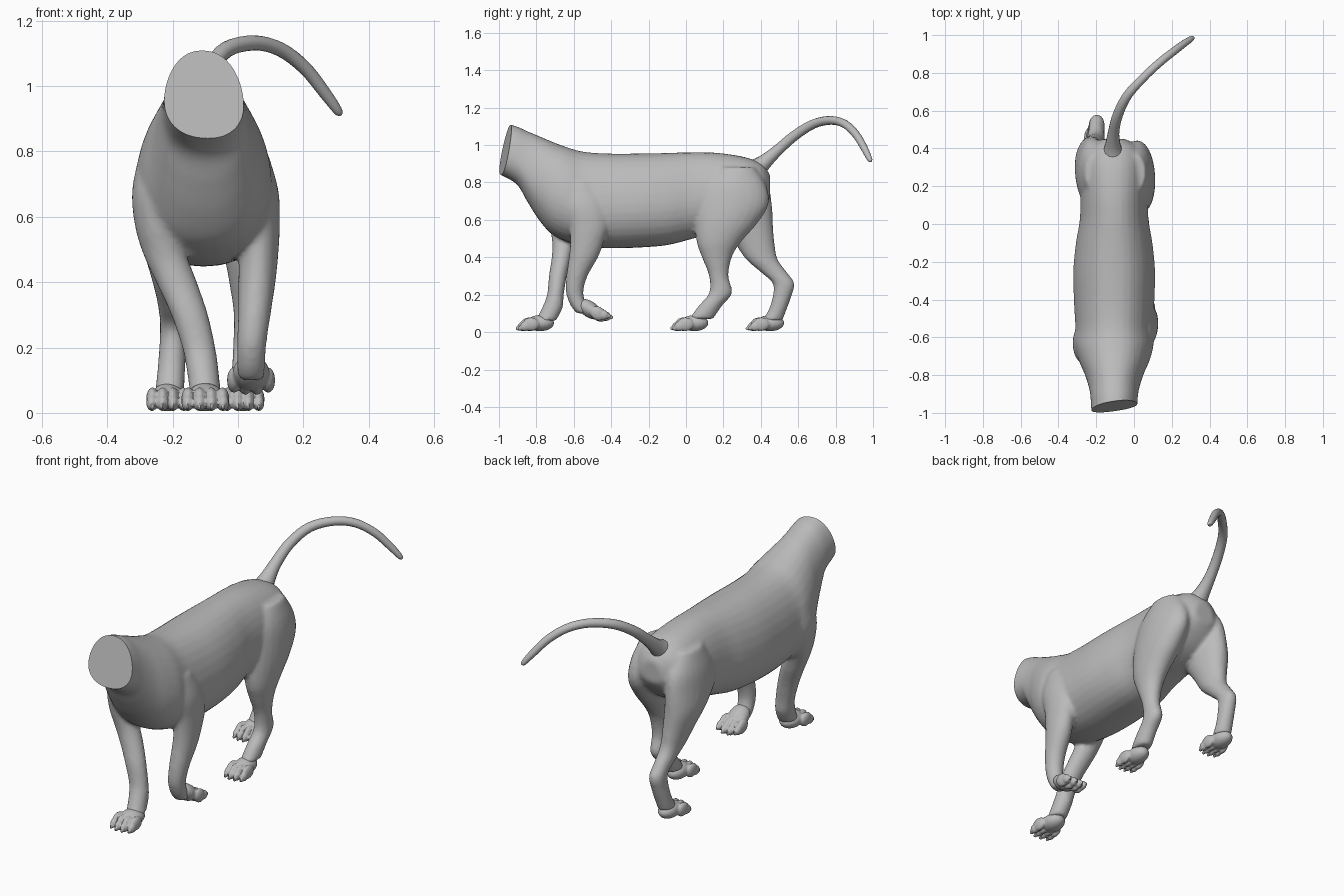
import bpy, bmesh, math
from mathutils import Matrix, Vector

fur = bpy.data.materials.new("grey_fur")
fur.diffuse_color = (0.5, 0.5, 0.5, 1)
CX = -0.105  # body centre line


def dense(rows, n=5):
    """Catmull-Rom interpolation through rows of numbers."""
    out = []
    for i in range(len(rows) - 1):
        p = [Vector(rows[min(max(k, 0), len(rows) - 1)]) for k in (i - 1, i, i + 1, i + 2)]
        for s in range(n):
            t = s / n
            out.append(0.5 * (2 * p[1] + (p[2] - p[0]) * t
                              + (2 * p[0] - 5 * p[1] + 4 * p[2] - p[3]) * t * t
                              + (3 * p[1] - p[0] - 3 * p[2] + p[3]) * t ** 3))
    return out + [Vector(rows[-1])]


def loft(bm, rings):
    """Closed skin through a list of point rings."""
    vs = [[bm.verts.new(p) for p in r] for r in rings]
    n = len(vs[0])
    for a, b in zip(vs, vs[1:]):
        for i in range(n):
            j = (i + 1) % n
            bm.faces.new((a[i], a[j], b[j], b[i]))
    bm.faces.new(vs[0])
    bm.faces.new(vs[-1])


def angles(n=24):
    return [2 * math.pi * i / n for i in range(n)]


def limb(bm, rows):
    """Horizontal elliptical rings: x, y, z, half width, half depth."""
    loft(bm, [[(x + a * math.cos(t), y + b * math.sin(t), z) for t in angles()]
              for x, y, z, a, b in dense(rows)])


def ellipsoid(bm, centre, radii):
    m = Matrix.Translation(centre) @ Matrix.Diagonal((*radii, 1))
    bmesh.ops.create_uvsphere(bm, u_segments=20, v_segments=12, radius=1, matrix=m)


def finish(ob):
    ob.data.materials.clear()
    ob.data.materials.append(fur)
    ob.data.shade_smooth()
    ob.data.set_sharp_from_angle(angle=math.radians(40))


def fuse(name, bm, voxel, smooth):
    """Merge overlapping shells into one smooth skin."""
    bmesh.ops.recalc_face_normals(bm, faces=bm.faces)
    me = bpy.data.meshes.new(name)
    bm.to_mesh(me)
    bm.free()
    ob = bpy.data.objects.new(name, me)
    bpy.context.collection.objects.link(ob)
    r = ob.modifiers.new("fuse", 'REMESH')
    r.mode = 'VOXEL'
    r.voxel_size = voxel
    s = ob.modifiers.new("relax", 'SMOOTH')
    s.factor, s.iterations = 0.5, smooth
    ev = ob.evaluated_get(bpy.context.evaluated_depsgraph_get())
    new = bpy.data.meshes.new_from_object(ev)
    ob.modifiers.clear()
    ob.data = new
    bpy.data.meshes.remove(me)
    new.name = name
    finish(ob)
    return ob


# Torso and neck: y, top, bottom, half width
torso = [(-1.07, 1.16, 0.875, 0.118), (-0.97, 1.12, 0.83, 0.122), (-0.90, 1.098, 0.785, 0.127),
         (-0.85, 1.075, 0.70, 0.138), (-0.79, 1.05, 0.605, 0.158), (-0.72, 1.02, 0.525, 0.188),
         (-0.64, 0.99, 0.485, 0.208), (-0.55, 0.965, 0.46, 0.205), (-0.42, 0.955, 0.448, 0.212),
         (-0.25, 0.955, 0.452, 0.216), (-0.1, 0.958, 0.465, 0.202), (0.02, 0.962, 0.495, 0.182),
         (0.15, 0.96, 0.53, 0.178), (0.27, 0.945, 0.56, 0.18), (0.35, 0.925, 0.6, 0.17),
         (0.41, 0.895, 0.66, 0.13), (0.45, 0.84, 0.72, 0.06)]
bm = bmesh.new()
rings = []
for y, top, bot, hw in dense(torso):
    mid, h = (top + bot) / 2 - 0.02, (top - bot) / 2
    ring = []
    for t in angles(32):
        c, s = math.cos(t), math.sin(t)
        w = math.copysign(abs(c) ** 0.88, c) * (1 - 0.07 * s)
        ring.append((CX + hw * w, y, mid + (h + math.copysign(0.02, s)) * s))
    rings.append(ring)
loft(bm, rings)

# Legs
limb(bm, [(0.00, 0.27, 0.88, 0.06, 0.10), (0.01, 0.26, 0.78, 0.085, 0.17),
          (0.02, 0.25, 0.68, 0.09, 0.19), (0.025, 0.215, 0.58, 0.087, 0.165),
          (0.03, 0.175, 0.48, 0.072, 0.118), (0.03, 0.165, 0.40, 0.057, 0.08),
          (0.03, 0.175, 0.30, 0.043, 0.052), (0.028, 0.185, 0.21, 0.043, 0.062),
          (0.025, 0.13, 0.14, 0.044, 0.063), (0.02, 0.08, 0.07, 0.045, 0.065)])
limb(bm, [(-0.20, 0.27, 0.88, 0.06, 0.10), (-0.21, 0.27, 0.78, 0.085, 0.17),
          (-0.22, 0.275, 0.68, 0.09, 0.185), (-0.225, 0.32, 0.58, 0.087, 0.145),
          (-0.215, 0.365, 0.48, 0.07, 0.108), (-0.205, 0.405, 0.39, 0.054, 0.085),
          (-0.20, 0.47, 0.32, 0.044, 0.07), (-0.197, 0.522, 0.26, 0.042, 0.058),
          (-0.20, 0.513, 0.19, 0.042, 0.05), (-0.205, 0.49, 0.12, 0.043, 0.048),
          (-0.21, 0.46, 0.06, 0.045, 0.055)])
limb(bm, [(0.04, -0.57, 0.80, 0.05, 0.08), (0.06, -0.54, 0.68, 0.064, 0.115),
          (0.066, -0.52, 0.57, 0.062, 0.105), (0.063, -0.53, 0.48, 0.06, 0.09),
          (0.058, -0.548, 0.40, 0.057, 0.078), (0.05, -0.583, 0.30, 0.05, 0.057),
          (0.042, -0.595, 0.21, 0.045, 0.046), (0.04, -0.572, 0.14, 0.043, 0.044),
          (0.04, -0.545, 0.10, 0.038, 0.04)])
limb(bm, [(-0.25, -0.62, 0.80, 0.05, 0.08), (-0.262, -0.63, 0.68, 0.062, 0.11),
          (-0.25, -0.645, 0.57, 0.065, 0.085), (-0.222, -0.655, 0.48, 0.066, 0.06),
          (-0.188, -0.665, 0.40, 0.063, 0.053), (-0.148, -0.685, 0.30, 0.057, 0.048),
          (-0.12, -0.698, 0.20, 0.051, 0.045), (-0.108, -0.715, 0.13, 0.049, 0.055),
          (-0.10, -0.75, 0.06, 0.048, 0.055)])
body = fuse("body_and_legs", bm, 0.011, 5)

# Flat slanted cut at the end of the neck
bm = bmesh.new()
bm.from_mesh(body.data)
cut = bmesh.ops.bisect_plane(bm, geom=bm.verts[:] + bm.edges[:] + bm.faces[:], dist=1e-5,
                             plane_co=(CX, -0.965, 0.97), plane_no=(0.15, -1, 0.2),
                             clear_outer=True)
rim = [e for e in cut["geom_cut"] if isinstance(e, bmesh.types.BMEdge)]
bmesh.ops.contextual_create(bm, geom=rim)
bmesh.ops.recalc_face_normals(bm, faces=bm.faces)
bm.to_mesh(body.data)
bm.free()
finish(body)

# Tail: x, y, z, radius
path = dense([(-0.11, 0.36, 0.86, 0.065), (-0.112, 0.415, 0.905, 0.042), (-0.107, 0.49, 0.972, 0.03),
              (-0.085, 0.58, 1.05, 0.027), (-0.035, 0.68, 1.112, 0.025), (0.05, 0.775, 1.132, 0.023),
              (0.13, 0.85, 1.112, 0.022), (0.205, 0.91, 1.055, 0.021), (0.265, 0.955, 0.98, 0.019),
              (0.305, 0.982, 0.925, 0.014), (0.312, 0.99, 0.912, 0.006)], 4)
bm = bmesh.new()
rings = []
for i, p in enumerate(path):
    d = (path[min(i + 1, len(path) - 1)] - path[max(i - 1, 0)]).to_3d().normalized()
    u = d.cross(Vector((1, -0.8, 0))).normalized()
    v = d.cross(u)
    rings.append([p.to_3d() + p.w * (u * math.cos(t) + v * math.sin(t)) for t in angles(14)])
loft(bm, rings)
bmesh.ops.recalc_face_normals(bm, faces=bm.faces)
me = bpy.data.meshes.new("tail")
bm.to_mesh(me)
bm.free()
tail = bpy.data.objects.new("tail", me)
bpy.context.collection.objects.link(tail)
finish(tail)


# Paws: rounded pad with four toes and small claws, pointing to -y
def paw(name, place, pitch=0.0, width=1.0):
    bm = bmesh.new()
    ellipsoid(bm, (0, 0.005, 0.048), (0.056, 0.075, 0.043))
    for k in (-1.5, -0.5, 0.5, 1.5):
        back = 0.012 * (abs(k) - 0.5)
        ellipsoid(bm, (k * 0.035, -0.055 + back, 0.042), (0.021, 0.045, 0.036))
        ellipsoid(bm, (k * 0.036, -0.088 + back, 0.03), (0.019, 0.027, 0.025))
        ellipsoid(bm, (k * 0.036, -0.112 + back, 0.02), (0.008, 0.015, 0.012))
    m = (Matrix.Translation(place) @ Matrix.Rotation(pitch, 4, 'X')
         @ Matrix.Diagonal((width, 1, 1, 1)) @ Matrix.Translation((0, 0, -0.045)))
    bmesh.ops.transform(bm, matrix=m, verts=bm.verts)
    fuse(name, bm, 0.0055, 1)


paw("front_left_paw", (-0.10, -0.785, 0.045))
paw("front_right_paw", (0.04, -0.51, 0.122), math.radians(146))
paw("hind_right_paw", (0.015, 0.04, 0.045), 0, 0.9)
paw("hind_left_paw", (-0.215, 0.445, 0.045), 0, 0.9)
